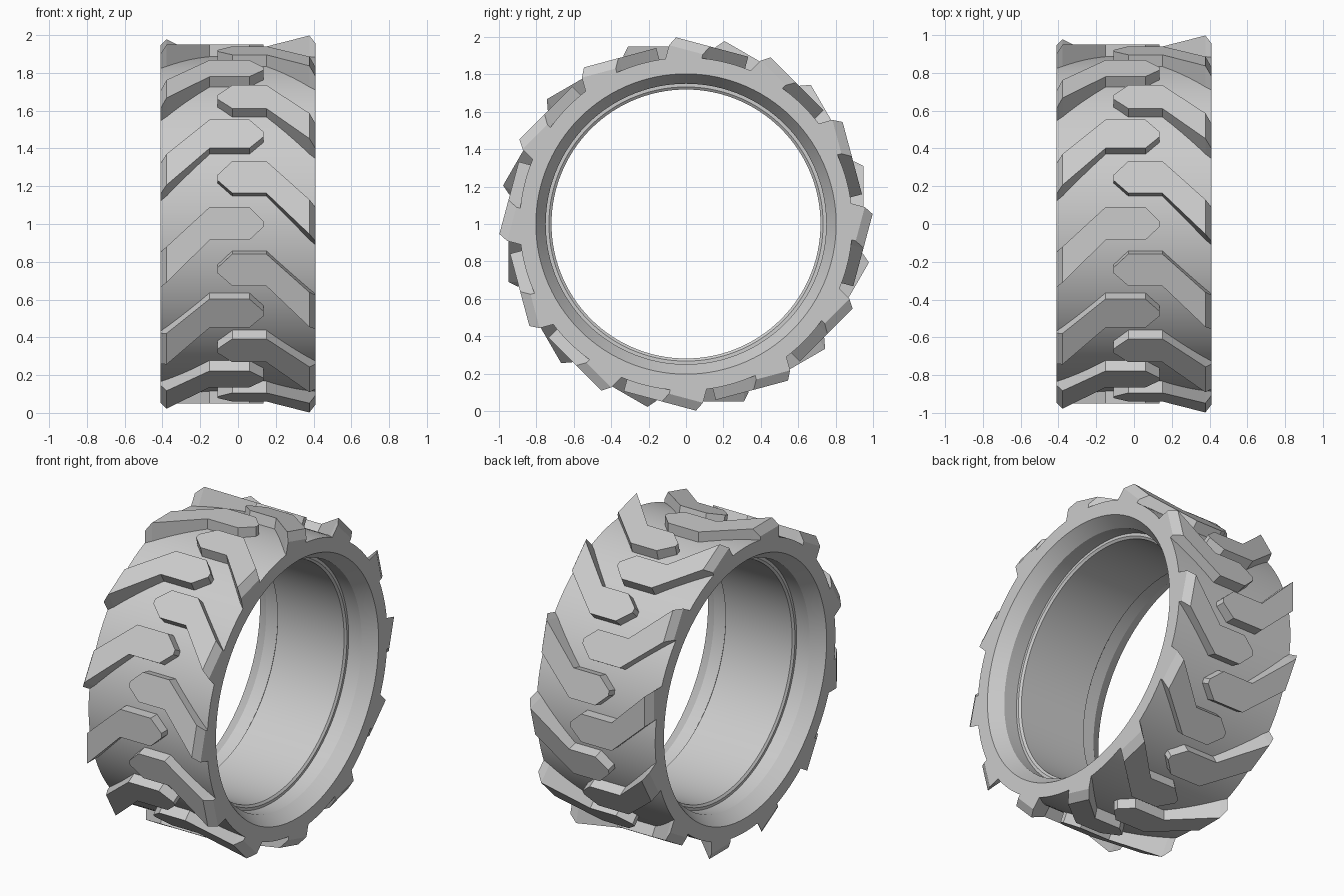
import bpy, bmesh, math

cube = bpy.data.objects.get("Cube")
if cube:
    bpy.data.objects.remove(cube, do_unlink=True)

# Single rubber colour
rubber = bpy.data.materials.new("grey_rubber")
rubber.use_nodes = True
GREY = (0.6, 0.6, 0.6, 1.0)
rubber.diffuse_color = GREY
rubber.node_tree.nodes["Principled BSDF"].inputs["Base Color"].default_value = GREY

SEGMENTS = 120
LUGS = 12
LUG_TOP = 0.95      # distance of the flat lug tops from the axle
LUG_ROOT = 0.882    # radius at which the lugs are buried in the carcass


def finish_mesh(bm, name):
    bmesh.ops.recalc_face_normals(bm, faces=bm.faces)
    mesh = bpy.data.meshes.new(name)
    bm.to_mesh(mesh)
    bm.free()
    mesh.materials.append(rubber)
    return mesh


def add_object(mesh, name):
    ob = bpy.data.objects.new(name, mesh)
    ob.location.z = 1.0
    bpy.context.collection.objects.link(ob)
    return ob


# Carcass: half section (x, radius) from tread to bead seat, mirrored and lathed about x
half = [(0.41, 0.89), (0.41, 0.803), (0.33, 0.75), (0.24, 0.75),
        (0.24, 0.733), (0.23, 0.719)]
section = half + [(-x, r) for x, r in reversed(half)]

bm = bmesh.new()
rings = []
for i in range(SEGMENTS):
    a = math.tau * i / SEGMENTS
    rings.append([bm.verts.new((x, r * math.cos(a), r * math.sin(a))) for x, r in section])
n = len(section)
for i in range(SEGMENTS):
    p, q = rings[i], rings[(i + 1) % SEGMENTS]
    for j in range(n):
        k = (j + 1) % n
        bm.faces.new((p[j], p[k], q[k], q[j]))
carcass = add_object(finish_mesh(bm, "carcass"), "carcass")
bpy.ops.object.select_all(action='DESELECT')
carcass.select_set(True)
bpy.context.view_layer.objects.active = carcass
bpy.ops.object.shade_smooth_by_angle(angle=math.radians(20))


def lug_mesh(name, side, tip, corner):
    """Bent lug with a pointed inner tip, a flat top and a sloped outer end."""
    bend, shoulder, edge = 0.15, 0.378, 0.41
    outline = [(tip, 0.015), (corner, 0.09), (bend, 0.09), (shoulder, -0.12),
               (edge, -0.148), (edge, -0.335),
               (shoulder, -0.31), (bend, -0.085), (corner, -0.085), (tip, -0.015)]
    bm = bmesh.new()
    top, root = [], []
    for u, t in outline:
        h = 0.90 if u == edge else LUG_TOP
        top.append(bm.verts.new((side * u, -h, t)))
        root.append(bm.verts.new((side * u, -math.sqrt(LUG_ROOT ** 2 - t * t), t)))
    bm.faces.new(top[:4] + top[6:])     # flat top
    bm.faces.new(top[3:7])              # sloped outer end
    bm.faces.new(root[:4] + root[6:])   # buried underside
    bm.faces.new(root[3:7])
    for i in range(len(outline)):
        j = (i + 1) % len(outline)
        bm.faces.new((top[i], top[j], root[j], root[i]))
    return finish_mesh(bm, name)


# Two staggered rows of lugs
rows = [("right_lug", -1, -0.135, -0.06, 0.0),
        ("left_lug", 1, -0.108, -0.03, 15.0)]
for name, side, tip, corner, offset in rows:
    mesh = lug_mesh(name, side, tip, corner)
    for i in range(LUGS):
        lug = add_object(mesh, f"{name}_{i + 1}")
        lug.rotation_euler.x = -math.radians(offset + i * 360 / LUGS)
